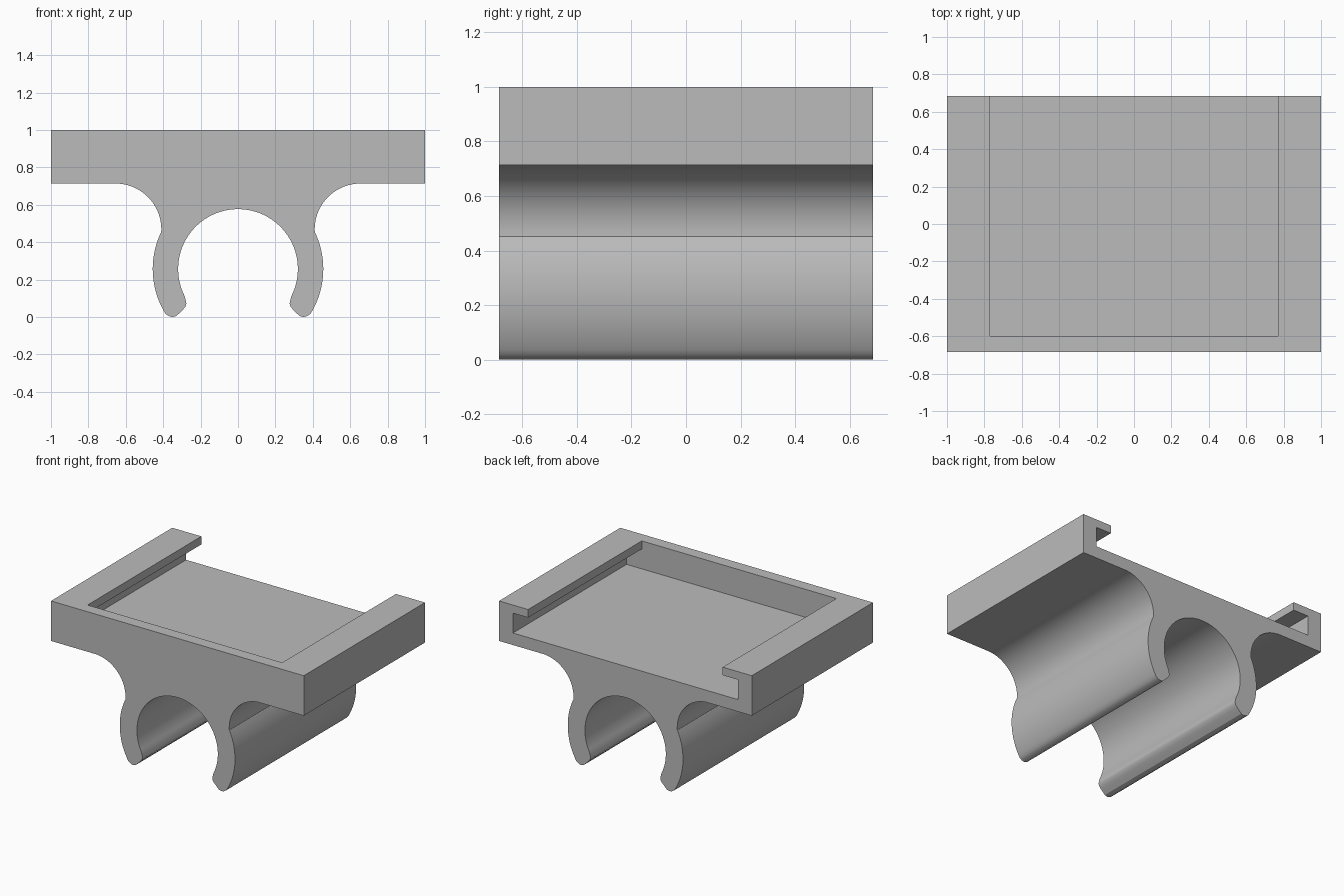
import bpy, bmesh, math

if "Cube" in bpy.data.objects:
    bpy.data.objects.remove(bpy.data.objects["Cube"])

HALF_Y = 0.685
grey = bpy.data.materials.new("plain grey")
grey.diffuse_color = (0.5, 0.5, 0.5, 1)
grey.use_nodes = True
grey.node_tree.nodes["Principled BSDF"].inputs["Base Color"].default_value = grey.diffuse_color


def arc(cx, cz, r, a0, a1, n):
    """Points on a circle from angle a0 to a1 (degrees)."""
    return [(cx + r * math.cos(math.radians(a0 + (a1 - a0) * i / n)),
             cz + r * math.sin(math.radians(a0 + (a1 - a0) * i / n)))
            for i in range(n + 1)]


def extrude_profile(name, half, y0, y1):
    """Mirror a right-hand profile (top to bottom) across x and extrude along y."""
    pts = half + [(-x, z) for x, z in reversed(half) if x > 1e-5]
    bm = bmesh.new()
    face = bm.faces.new([bm.verts.new((x, y0, z)) for x, z in pts])
    ext = bmesh.ops.extrude_face_region(bm, geom=[face])
    verts = [v for v in ext["geom"] if isinstance(v, bmesh.types.BMVert)]
    bmesh.ops.translate(bm, verts=verts, vec=(0, y1 - y0, 0))
    bmesh.ops.recalc_face_normals(bm, faces=bm.faces)
    mesh = bpy.data.meshes.new(name)
    bm.to_mesh(mesh)
    bm.free()
    mesh.materials.append(grey)
    ob = bpy.data.objects.new(name, mesh)
    bpy.context.collection.objects.link(ob)
    return ob


# Plate edge, concave fillet, outer arm, rounded tip, inner bore
half = [(1, 1), (1, 0.714)]
half += arc(0.655, 0.469, 0.245, 90, 184, 20)
half += arc(0, 0.257, 0.456, 25, -29, 18)
half += [(0.387, 0.017), (0.370, 0.005), (0.350, 0), (0.329, 0.006),
         (0.311, 0.023), (0.293, 0.041), (0.281, 0.056), (0.276, 0.072),
         (0.279, 0.088)]
half += arc(0, 0.257, 0.32, -27, 90, 36)
clip = extrude_profile("clip_bracket", half, -HALF_Y, HALF_Y)

# T-shaped slot, open at the back, with lips along both sides
slot = [(0.77, 1.1), (0.77, 0.942), (0.89, 0.942), (0.89, 0.8)]
cutter = extrude_profile("slot_cutter", slot, -0.6, HALF_Y + 0.1)
cutter.hide_render = True

cut = clip.modifiers.new("slot", "BOOLEAN")
cut.operation = "DIFFERENCE"
cut.solver = "EXACT"
cut.object = cutter
bpy.context.view_layer.objects.active = clip
clip.select_set(True)
bpy.ops.object.modifier_apply(modifier=cut.name)
bpy.data.objects.remove(cutter)
bpy.ops.object.shade_smooth_by_angle(angle=math.radians(25))
